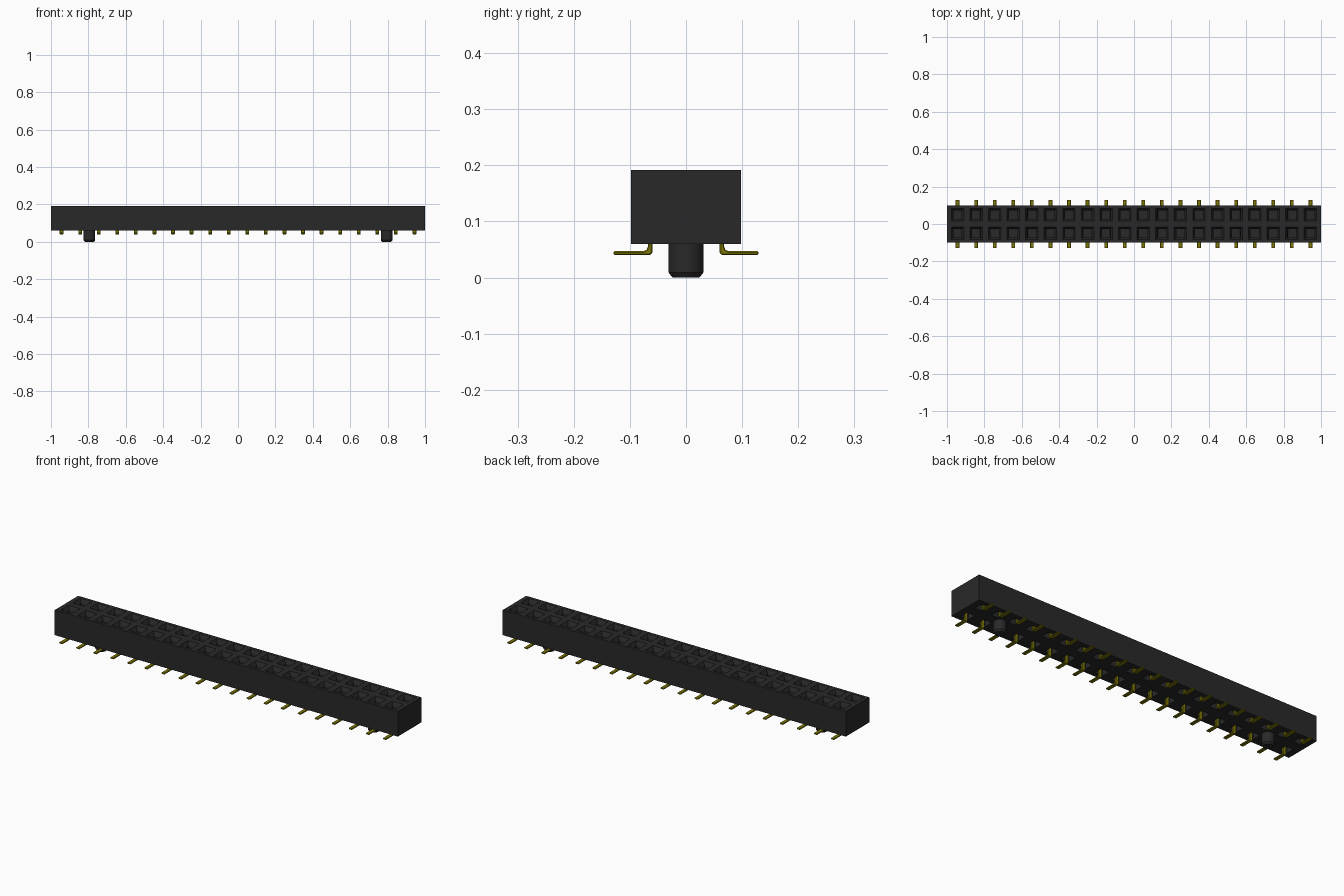
import bpy, bmesh, math
from mathutils import Matrix

old = bpy.data.objects.get("Cube")
if old:
    bpy.data.objects.remove(old, do_unlink=True)

COLS = 20
PITCH = 0.0993
HALF_X, HALF_Y = 1.0, 0.098
Z_LOW, Z_HIGH = 0.06, 0.192
FIRST_X = -PITCH * (COLS - 1) / 2


def material(name, rgb):
    m = bpy.data.materials.new(name)
    m.use_nodes = True
    m.diffuse_color = (*rgb, 1)
    m.node_tree.nodes["Principled BSDF"].inputs["Base Color"].default_value = (*rgb, 1)
    return m


black = material("black plastic", (0.022, 0.022, 0.022))
gold = material("dull gold", (0.21, 0.19, 0.002))


def finish(bm, name, mat):
    bmesh.ops.recalc_face_normals(bm, faces=bm.faces)
    me = bpy.data.meshes.new(name)
    bm.to_mesh(me)
    bm.free()
    me.materials.append(mat)
    ob = bpy.data.objects.new(name, me)
    bpy.context.collection.objects.link(ob)
    return ob


def cell_sheet(bm, z, up, steps):
    """Sheet with one cell per contact, each sunk by (inset, depth) steps."""
    mat = Matrix.Translation((0, 0, z)) @ Matrix.Diagonal((PITCH * COLS / 2, PITCH, 1, 1))
    verts = bmesh.ops.create_grid(bm, x_segments=COLS, y_segments=2, size=1, matrix=mat)["verts"]
    faces = list({f for v in verts for f in v.link_faces})
    for f in faces:
        f.normal_update()
        if (f.normal.z > 0) != up:
            f.normal_flip()
    for thickness, depth in steps:
        bmesh.ops.inset_individual(bm, faces=faces, thickness=thickness,
                                   depth=-depth, use_even_offset=True)


# Housing: funnel sockets on top, shallow pin recesses underneath
bm = bmesh.new()
cell_sheet(bm, Z_HIGH, True, [(0.0165, 0), (0.011, 0.02), (0.0003, 0.045)])
cell_sheet(bm, Z_LOW, False, [(0.027, 0), (0.0003, 0.03)])
for v in bm.verts:  # move the rims out to the housing walls
    if abs(v.co.x) > PITCH * COLS / 2 - 0.001:
        v.co.x = math.copysign(HALF_X, v.co.x)
    if abs(v.co.y) > PITCH - 0.001:
        v.co.y = math.copysign(HALF_Y, v.co.y)
bmesh.ops.bridge_loops(bm, edges=[e for e in bm.edges if e.is_boundary])
finish(bm, "housing", black)

# Contact pins: bent strip profile in y, z, repeated along x on both sides
W = 0.02
profile = [(0.129, 0.040), (0.066, 0.040), (0.062, 0.0415), (0.060, 0.045),
           (0.060, 0.088), (0.068, 0.088), (0.068, 0.055), (0.070, 0.050),
           (0.075, 0.047), (0.129, 0.047)]
bm = bmesh.new()
face = bm.faces.new([bm.verts.new((FIRST_X - W / 2, y, z)) for y, z in profile])
ext = bmesh.ops.extrude_face_region(bm, geom=[face])["geom"]
bmesh.ops.translate(bm, vec=(W, 0, 0),
                    verts=[g for g in ext if isinstance(g, bmesh.types.BMVert)])
bm.faces.ensure_lookup_table()
if not any(len(f.verts) == len(profile) and f.calc_center_median().x < FIRST_X for f in bm.faces):
    bm.faces.new([v for v in bm.verts if v.co.x < FIRST_X])
pins = finish(bm, "contact_pins", gold)
bevel = pins.modifiers.new("worn edges", 'BEVEL')
bevel.width = 0.002
bevel.segments = 1
bevel.limit_method = 'ANGLE'
bevel.angle_limit = math.radians(60)
row = pins.modifiers.new("row", 'ARRAY')
row.count = COLS
row.use_relative_offset = False
row.use_constant_offset = True
row.constant_offset_displace = (PITCH, 0, 0)
mirror = pins.modifiers.new("both sides", 'MIRROR')
mirror.use_axis = (False, True, False)

# Locating pegs: round posts with a chamfered foot
for name, x in (("left_peg", 8 * PITCH), ("right_peg", -8 * PITCH)):
    bm = bmesh.new()
    for r1, r2, z0, z1 in ((0.024, 0.031, 0, 0.009), (0.031, 0.031, 0.009, 0.062)):
        bmesh.ops.create_cone(bm, segments=32, cap_ends=False, radius1=r1, radius2=r2,
                              depth=z1 - z0,
                              matrix=Matrix.Translation((x, 0, (z0 + z1) / 2)))
    bmesh.ops.remove_doubles(bm, verts=bm.verts, dist=0.0005)
    bmesh.ops.holes_fill(bm, edges=[e for e in bm.edges if e.is_boundary], sides=0)
    peg = finish(bm, name, black)
    bpy.ops.object.select_all(action='DESELECT')
    peg.select_set(True)
    bpy.context.view_layer.objects.active = peg
    bpy.ops.object.shade_smooth_by_angle(angle=math.radians(30))
